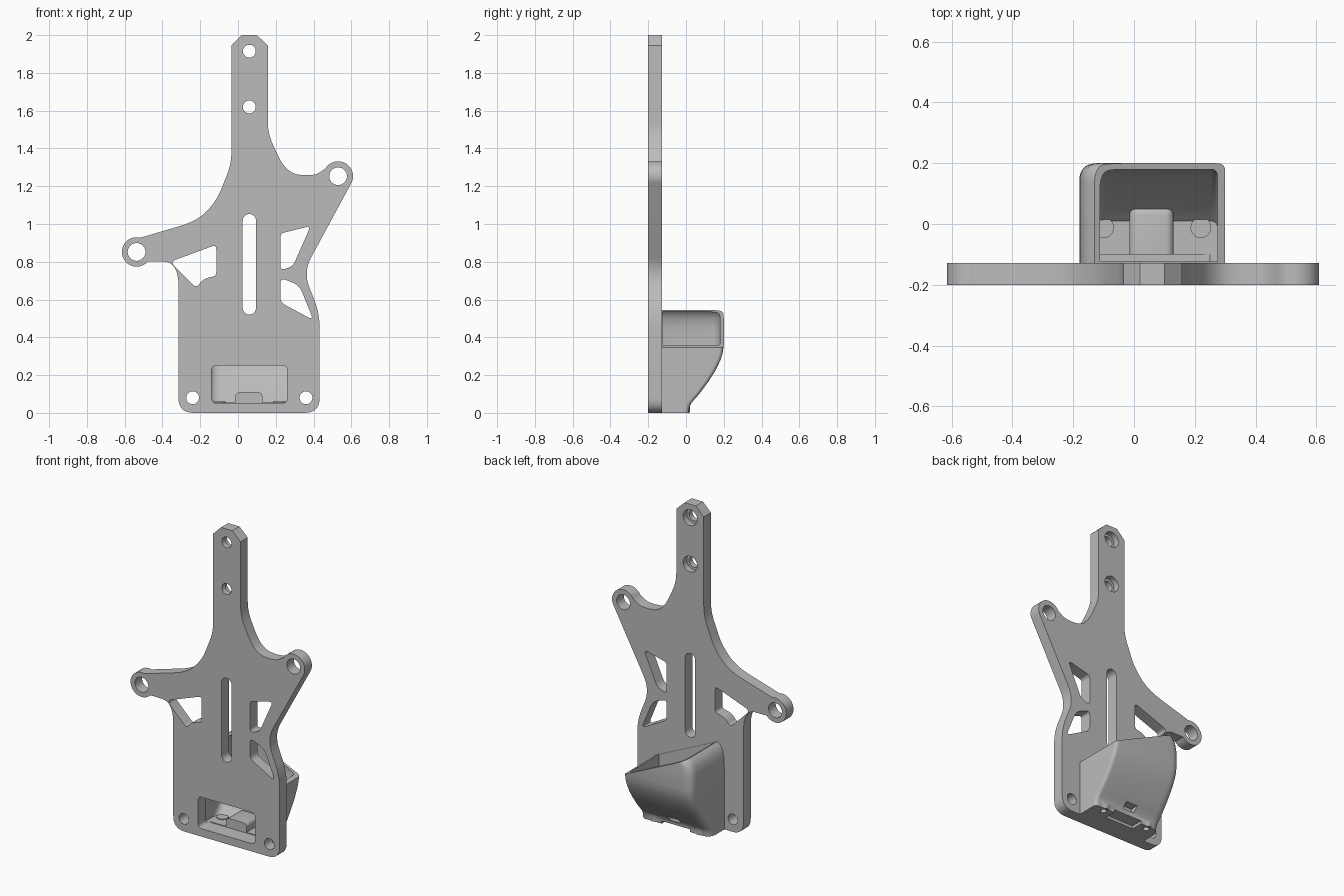
import bpy, bmesh, math
from mathutils import Vector

cube = bpy.data.objects.get("Cube")
if cube:
    bpy.data.objects.remove(cube, do_unlink=True)

grey = bpy.data.materials.new("plain grey")
grey.use_nodes = True
colour = (0.5, 0.5, 0.5, 1)
grey.diffuse_color = colour
grey.node_tree.nodes["Principled BSDF"].inputs["Base Color"].default_value = colour


def make_object(name, bm):
    bmesh.ops.recalc_face_normals(bm, faces=bm.faces)
    mesh = bpy.data.meshes.new(name)
    bm.to_mesh(mesh)
    bm.free()
    mesh.materials.append(grey)
    obj = bpy.data.objects.new(name, mesh)
    bpy.context.collection.objects.link(obj)
    return obj


def rounded(corners, steps=8):
    """Closed outline; the third value of a corner is its fillet length."""
    out = []
    for i, (x, y, d) in enumerate(corners):
        p = Vector((x, y))
        if d == 0:
            out.append(p)
            continue
        a = Vector(corners[i - 1][:2]) - p
        b = Vector(corners[(i + 1) % len(corners)][:2]) - p
        a = p + a.normalized() * min(d, a.length * 0.49)
        b = p + b.normalized() * min(d, b.length * 0.49)
        for k in range(steps + 1):
            t = k / steps
            out.append(a * (1 - t) ** 2 + p * 2 * t * (1 - t) + b * t * t)
    return out


def arc(cx, cz, r, start, end, steps=24):
    angles = [math.radians(start + (end - start) * k / steps) for k in range(steps + 1)]
    return [(cx + r * math.cos(a), cz + r * math.sin(a), 0) for a in angles]


def circle(cx, cz, r):
    return [Vector(p[:2]) for p in arc(cx, cz, r, 0, 360, 32)[:-1]]


def prism(name, outlines, y0, y1):
    """Outlines in x and z, holes included, extruded from y0 to y1."""
    bm = bmesh.new()
    edges = []
    for line in outlines:
        vs = [bm.verts.new((p.x, y0, p.y)) for p in line]
        edges += [bm.edges.new((vs[i - 1], vs[i])) for i in range(len(vs))]
    bmesh.ops.triangle_fill(bm, edges=edges, use_beauty=True)
    res = bmesh.ops.extrude_face_region(bm, geom=bm.faces[:])
    moved = [v for v in res["geom"] if isinstance(v, bmesh.types.BMVert)]
    bmesh.ops.translate(bm, verts=moved, vec=(0, y1 - y0, 0))
    return make_object(name, bm)


def box(name, lo, hi, bevel=0):
    bm = bmesh.new()
    bmesh.ops.create_cube(bm, size=1)
    for v in bm.verts:
        v.co = [(l + h) / 2 + c * (h - l) for l, h, c in zip(lo, hi, v.co)]
    if bevel:
        bmesh.ops.bevel(bm, geom=bm.edges[:], offset=bevel, segments=4,
                        profile=0.5, affect='EDGES')
    return make_object(name, bm)


def cylinder(name, x, y, r, z0, z1):
    bm = bmesh.new()
    bmesh.ops.create_cone(bm, cap_ends=True, segments=32, radius1=r, radius2=r, depth=z1 - z0)
    bmesh.ops.translate(bm, verts=bm.verts, vec=(x, y, (z0 + z1) / 2))
    return make_object(name, bm)


def boolean(obj, tool, operation='DIFFERENCE', keep=False):
    mod = obj.modifiers.new("boolean", 'BOOLEAN')
    mod.operation, mod.object, mod.solver = operation, tool, 'EXACT'
    bpy.context.view_layer.objects.active = obj
    bpy.ops.object.modifier_apply(modifier=mod.name)
    if not keep:
        bpy.data.objects.remove(tool, do_unlink=True)


# Mounting plate outline with two eyelet arms
outline = [(.02, 2, 0), (.1, 2, 0), (.158, 1.945, 0), (.158, 1.48, .06),
           (.255, 1.265, .13), (.405, 1.255, .06)]
outline += arc(.53, 1.253, .079, 150, -25)
outline += [(.345, .745, .09), (.432, .53, .08), (.432, 0, .08),
            (-.315, 0, .08), (-.315, .8, .13)]
outline += arc(-.537, .852, .078, -40, -285)
outline += [(-.21, 1.018, .1), (-.11, 1.13, .06), (-.035, 1.32, .06), (-.035, 1.945, 0)]

# Openings: eyelets, screw holes, slot, weight-saving windows and duct mouth
mouth = rounded([(-.14, .05, .03), (.26, .05, .03), (.26, .25, .025), (-.14, .25, .025)])
holes = [circle(.53, 1.253, .047), circle(-.537, .852, .047)]
holes += [circle(x, z, .034) for x, z in ((.06, 1.915), (.06, 1.62), (-.24, .08), (.36, .08))]
slot = arc(.06, 1.018, .035, 0, 180, 16) + arc(.06, .555, .035, 180, 360, 16)
holes += [rounded(slot), mouth]
windows = [
    [(-.36, .8, .035), (-.115, .89, .025), (-.115, .725, .02), (-.185, .71, .04), (-.22, .66, .03)],
    [(.225, .95, .02), (.385, .99, .03), (.29, .775, .03), (.225, .755, .025)],
    [(.225, .715, .03), (.325, .675, .04), (.4, .49, .035), (.225, .585, .025)],
]
holes += [rounded(w) for w in windows]
plate = prism("mounting_plate", [rounded(outline)] + holes, -.2, -.128)

# Counterbores on the back of the two neck holes
for z in (1.915, 1.62):
    boolean(plate, prism("counterbore", [circle(.06, z, .05)], -.165, -.1))


def loft(name, sections):
    """Rounded rectangles (x0, x1, y0, y1, z) stacked into a solid."""
    bm = bmesh.new()
    rings = []
    for x0, x1, y0, y1, z in sections:
        pts = rounded([(x0, y0, 0), (x1, y0, 0), (x1, y1, .025), (x0, y1, .06)])
        rings.append([bm.verts.new((p.x, p.y, z)) for p in pts])
    for low, high in zip(rings, rings[1:]):
        for i in range(len(low)):
            bm.faces.new((low[i - 1], low[i], high[i], high[i - 1]))
    bm.faces.new(rings[0])
    bm.faces.new(rings[-1])
    return make_object(name, bm)


# Duct shell: height, back depth, left wall
profile = [(0, .015, -.18), (.03, .018, -.18), (.055, .03, -.18), (.08, .053, -.18),
           (.11, .078, -.18), (.165, .118, -.18), (.22, .154, -.18), (.28, .183, -.18),
           (.32, .195, -.18), (.36, .2, -.18), (.45, .2, -.178), (.5, .2, -.168),
           (.53, .197, -.15), (.56, .185, -.11)]
duct = loft("air_duct", [(xl, .3, -.129, yb, z) for z, yb, xl in profile])

# Slanted cut that opens the duct upward and sideways
bm = bmesh.new()
bm.from_mesh(duct.data)
cut = bmesh.ops.bisect_plane(bm, geom=bm.verts[:] + bm.edges[:] + bm.faces[:],
                             plane_co=(.3, 0, .345), plane_no=(.195, 0, .42), clear_outer=True)
rim = [e for e in cut["geom_cut"] if isinstance(e, bmesh.types.BMEdge)]
bmesh.ops.edgeloop_fill(bm, edges=rim)
bmesh.ops.recalc_face_normals(bm, faces=bm.faces)
bm.to_mesh(duct.data)
bm.free()

# Hollow inside, leaving a rounded hump on the floor
inner = [(xl + .03, .275, -.124, yb - .02, max(z, .045)) for z, yb, xl in profile if z > .03]
inner.append(inner[-1][:4] + (.7,))
cavity = loft("cavity", inner)
boolean(cavity, box("hump", (-.015, -.14, 0), (.13, .055, .11), .025))
boolean(duct, cavity)
boolean(duct, prism("mouth_cutter", [mouth], -.25, -.1))

# Screw bosses and recesses under the duct
for x in (-.1, .22):
    boolean(duct, cylinder("boss", x, -.012, .034, 0.001, .06), 'UNION')
    boolean(duct, cylinder("screw_hole", x, -.012, .018, -.02, .035))
boolean(duct, box("floor_recess", (-.04, -.06, -.02), (.16, .06, .018)))
boolean(duct, box("hump_recess", (.02, 0, .045), (.1, .08, .08)))

# Smooth curves, sharp edges
bpy.ops.object.select_all(action='DESELECT')
for obj in (plate, duct):
    obj.select_set(True)
bpy.context.view_layer.objects.active = plate
bpy.ops.object.shade_smooth_by_angle(angle=math.radians(30))
